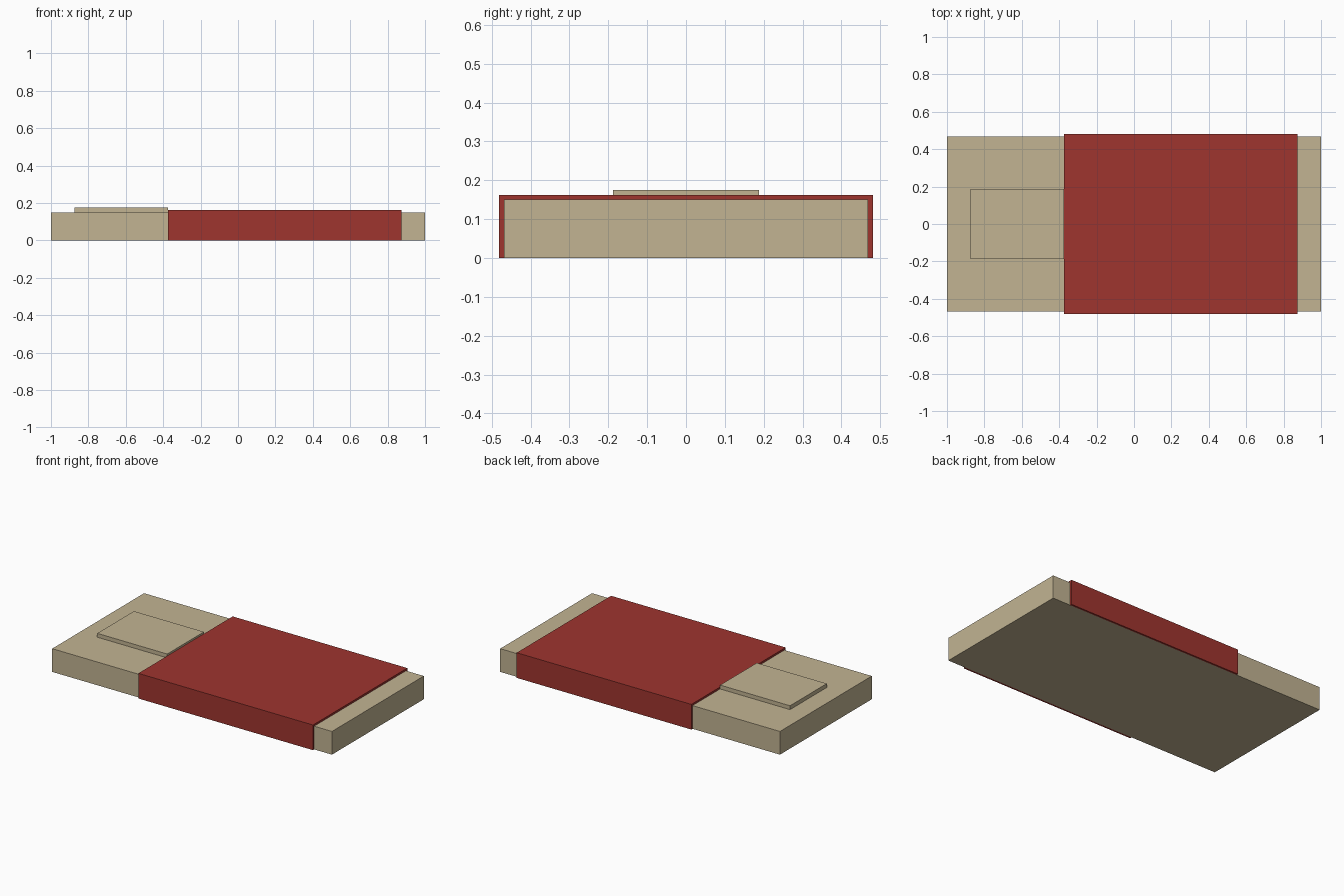
import bpy
import bmesh

cube = bpy.data.objects.get("Cube")
if cube:
    bpy.data.objects.remove(cube, do_unlink=True)


def make_material(name, colour):
    mat = bpy.data.materials.new(name)
    mat.use_nodes = True
    mat.diffuse_color = colour
    mat.node_tree.nodes["Principled BSDF"].inputs["Base Color"].default_value = colour
    return mat


def extrude_profile(name, profile, x_start, x_end, mat):
    """Extrude a closed (y, z) outline along x."""
    bm = bmesh.new()
    face = bm.faces.new([bm.verts.new((x_start, y, z)) for y, z in profile])
    result = bmesh.ops.extrude_face_region(bm, geom=[face])
    moved = [v for v in result["geom"] if isinstance(v, bmesh.types.BMVert)]
    bmesh.ops.translate(bm, verts=moved, vec=(x_end - x_start, 0, 0))
    bmesh.ops.recalc_face_normals(bm, faces=bm.faces)
    mesh = bpy.data.meshes.new(name)
    bm.to_mesh(mesh)
    bm.free()
    mesh.materials.append(mat)
    obj = bpy.data.objects.new(name, mesh)
    bpy.context.collection.objects.link(obj)
    return obj


def rectangle(half_width, bottom, top):
    return [(-half_width, bottom), (half_width, bottom),
            (half_width, top), (-half_width, top)]


tan = make_material("tan", (0.54, 0.455, 0.29, 1))
red = make_material("deep red", (0.345, 0.035, 0.028, 1))

half_width, height, cloth = 0.469, 0.15, 0.0125
fold_x = -0.375

# Main slab and the raised pad that meets the cover's edge
extrude_profile("base_slab", rectangle(half_width, 0, height), -1, 1, tan)
extrude_profile("raised_pad", rectangle(0.1875, height, 0.175), -0.875, fold_x, tan)

# Thin cover draped over the top and both long sides, open underneath
outer = rectangle(half_width + cloth, 0, height + cloth)
inner = rectangle(half_width, 0, height)
cover_profile = outer[1:] + outer[:1] + inner[:1] + inner[:0:-1][::1][1:1]
cover_profile += [inner[3], inner[2], inner[1]]
extrude_profile("draped_cover", cover_profile, fold_x, 0.873, red)
